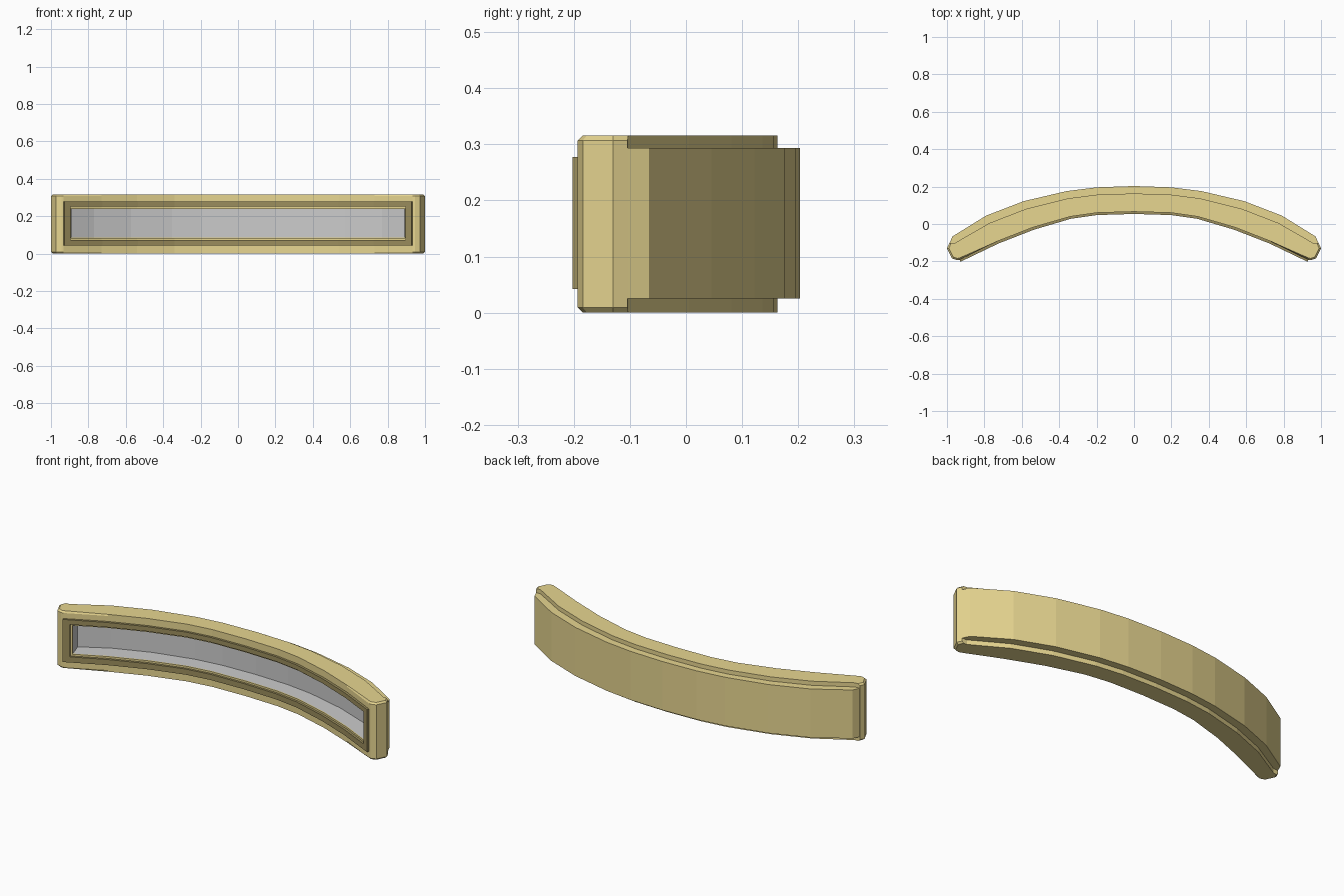
import bpy, bmesh
from mathutils import Vector

if "Cube" in bpy.data.objects:
    bpy.data.objects.remove(bpy.data.objects["Cube"])

# Half plan curves (x >= 0): front and back edge of the bowed body
FRONT = [Vector(p) for p in [(0, .066), (.2, .06), (.34, .04), (.54, -.018), (.73, -.092), (.932, -.191)]]
BACK = [Vector(p) for p in [(0, .203), (.2, .196), (.36, .176), (.59, .122), (.79, .045), (.97, -.066)]]


def material(name, rgb):
    m = bpy.data.materials.new(name)
    m.diffuse_color = (*rgb, 1)
    m.use_nodes = True
    m.node_tree.nodes["Principled BSDF"].inputs["Base Color"].default_value = m.diffuse_color
    return m


def curve(t, u=1.0):
    """Half curve at depth t (0 front, 1 back); u shortens the last span."""
    pts = [f.lerp(b, t) if 0 <= t <= 1 else f + (b - f) * t for f, b in zip(FRONT, BACK)]
    pts[-1] = pts[-2] + (pts[-1] - pts[-2]) * u
    return [tuple(p) for p in pts]


def prism(name, front, end, back, z0, z1, mat=None, bevel=0, open_front=False):
    """Mirror a half plan outline and extrude it between z0 and z1."""
    def mirrored(half):
        return [(-x, y) for x, y in half]
    lead = mirrored(front[:0:-1]) + front
    outline = lead + end + back[::-1] + mirrored(back[1:]) + mirrored(end[::-1])
    n = len(outline)
    nb = 2 * len(back) - 1
    back_ids = set(range(len(lead) + len(end), len(lead) + len(end) + nb))
    bm = bmesh.new()
    lo = [bm.verts.new((x, y, z0)) for x, y in outline]
    hi = [bm.verts.new((x, y, z1)) for x, y in outline]
    bm.faces.new(lo[::-1])
    bm.faces.new(hi)
    sides = [bm.faces.new((lo[i], lo[(i + 1) % n], hi[(i + 1) % n], hi[i])) for i in range(n)]
    if bevel:
        rim = [bm.edges.get((r[i], r[(i + 1) % n])) for r in (lo, hi) for i in range(n)
               if i not in back_ids and (i + 1) % n not in back_ids]
        bmesh.ops.bevel(bm, geom=rim, offset=bevel, segments=1, affect='EDGES')
    bmesh.ops.recalc_face_normals(bm, faces=bm.faces[:])
    if open_front:
        bmesh.ops.delete(bm, geom=sides[:len(lead) - 1], context='FACES')
        bmesh.ops.reverse_faces(bm, faces=bm.faces[:])
    me = bpy.data.meshes.new(name)
    bm.to_mesh(me)
    bm.free()
    ob = bpy.data.objects.new(name, me)
    bpy.context.collection.objects.link(ob)
    if mat:
        me.materials.append(mat)
    return ob


def cut(ob, cutter):
    mod = ob.modifiers.new("opening", 'BOOLEAN')
    mod.operation = 'DIFFERENCE'
    mod.solver = 'EXACT'
    mod.object = cutter
    cutter.hide_render = True
    cutter.hide_viewport = True


gold = material("gold", (.80, .67, .28))
dark = material("dark_gold", (.33, .27, .11))
grey = material("grey", (.7, .7, .7))

# Full-height frame with rounded ends
frame = prism("frame", curve(0), [(.945, -.193), (.973, -.184), (1, -.13), (.988, -.104)],
              curve(.71), 0, .316, gold, bevel=.009)
cut(frame, prism("frame_cutter", curve(-.4, .8), [], curve(.66, .8), .083, .241))

# Slightly lower back cover
prism("back_cover", curve(.68), [(.9995, -.13)], curve(1), .025, .293, gold)

# Dark raised lip around the opening
lip = prism("front_lip", curve(-.09), [], curve(.04), .042, .277, dark)
cut(lip, prism("lip_cutter", curve(-.4, .84), [], curve(.4, .84), .073, .251))

# Grey recessed liner, open at the front
prism("inner_panel", curve(.03, .79), [], curve(.65, .79), .085, .239, grey, open_front=True)
